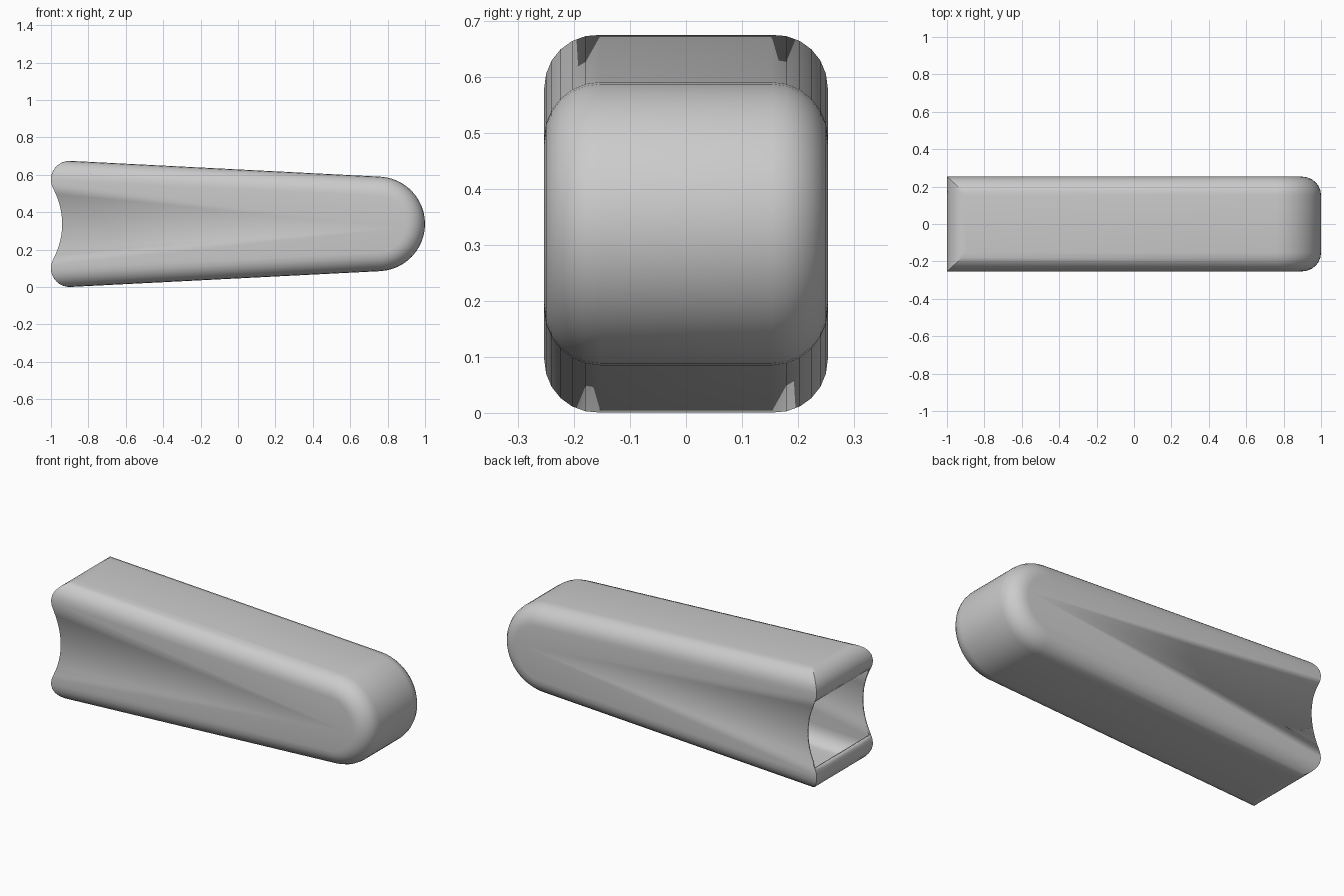
import bpy, bmesh, math

cube = bpy.data.objects.get("Cube")
if cube:
    bpy.data.objects.remove(cube)

MID_Z = 0.3375          # height of the symmetry plane
HALF_W = 0.253          # half the width along y
FILLET = 0.1            # rounding of the long edges
END_X, END_R = 0.747, 0.253                 # round closed end
LIP_X, LIP_Z, LIP_R = -0.9, 0.237, 0.1      # rolled lip, above the mid plane
NOTCH_X, NOTCH_R = -1.33, 0.39              # concave cut in the side walls

# Tilt of the straight edge that is tangent to the lip and the round end
dx, dz = LIP_X - END_X, LIP_Z
tilt = math.asin((END_R - LIP_R) / math.hypot(dx, dz)) - math.atan2(dz, dx)
tilt = math.pi / 2 - (math.acos((END_R - LIP_R) / math.hypot(dx, dz)) * -1 + math.atan2(dz, dx))
nx, nz = math.sin(tilt), math.cos(tilt)
notch_angle = math.atan2(LIP_Z, LIP_X - NOTCH_X)


def outline(inset):
    """Side outline for one slice: upper lip, round end, lower lip."""
    # The lip stops where it meets the straight edge moved inward by the inset
    start = math.pi + notch_angle
    stop = math.pi / 2 - tilt + math.acos(1 - inset / LIP_R)
    upper = []
    for i in range(11):
        a = start + (stop - start) * i / 10
        upper.append((LIP_X + LIP_R * math.cos(a), LIP_Z + LIP_R * math.sin(a)))
    radius = END_R - inset
    top = math.pi / 2 - tilt
    for i in range(13):
        a = top * (1 - i / 12)
        upper.append((END_X + radius * math.cos(a), radius * math.sin(a)))
    return upper + [(x, -z) for x, z in reversed(upper[:-1])]


# Slices across the width, with rounded long edges
slices = []
for i in range(7):
    a = math.pi / 2 * i / 6
    slices.append((HALF_W - FILLET + FILLET * math.cos(a), FILLET * (1 - math.sin(a))))
slices += [(-y, inset) for y, inset in reversed(slices)]

bm = bmesh.new()
rings = [[bm.verts.new((x, y, MID_Z + z)) for x, z in outline(inset)]
         for y, inset in slices]
for a, b in zip(rings, rings[1:]):
    for i in range(len(a) - 1):
        bm.faces.new((a[i], a[i + 1], b[i + 1], b[i]))

# Flat side walls with the concave notch at the open end
for ring, y in ((rings[0], HALF_W), (rings[-1], -HALF_W)):
    notch = []
    for i in range(1, 12):
        a = -notch_angle + 2 * notch_angle * i / 12
        notch.append(bm.verts.new((NOTCH_X + NOTCH_R * math.cos(a), y,
                                   MID_Z + NOTCH_R * math.sin(a))))
    bm.faces.new(ring + notch)

# Turn all faces outward
bmesh.ops.recalc_face_normals(bm, faces=bm.faces)
wall = max(bm.faces, key=lambda f: f.calc_center_median().y)
if wall.normal.y < 0:
    bmesh.ops.reverse_faces(bm, faces=bm.faces)

mesh = bpy.data.meshes.new("hollow_arm_shell")
bm.to_mesh(mesh)
bm.free()
arm = bpy.data.objects.new("hollow_arm_shell", mesh)
bpy.context.collection.objects.link(arm)

# Plain grey finish
grey = bpy.data.materials.new("plain grey")
grey.use_nodes = True
colour = (0.6, 0.6, 0.6, 1)
grey.diffuse_color = colour
grey.node_tree.nodes["Principled BSDF"].inputs["Base Color"].default_value = colour
mesh.materials.append(grey)

# Thin wall, growing inward
solid = arm.modifiers.new("wall_thickness", "SOLIDIFY")
solid.thickness = 0.012
solid.offset = -1

bpy.ops.object.select_all(action="DESELECT")
arm.select_set(True)
bpy.context.view_layer.objects.active = arm
bpy.ops.object.shade_smooth_by_angle(angle=math.radians(32))
